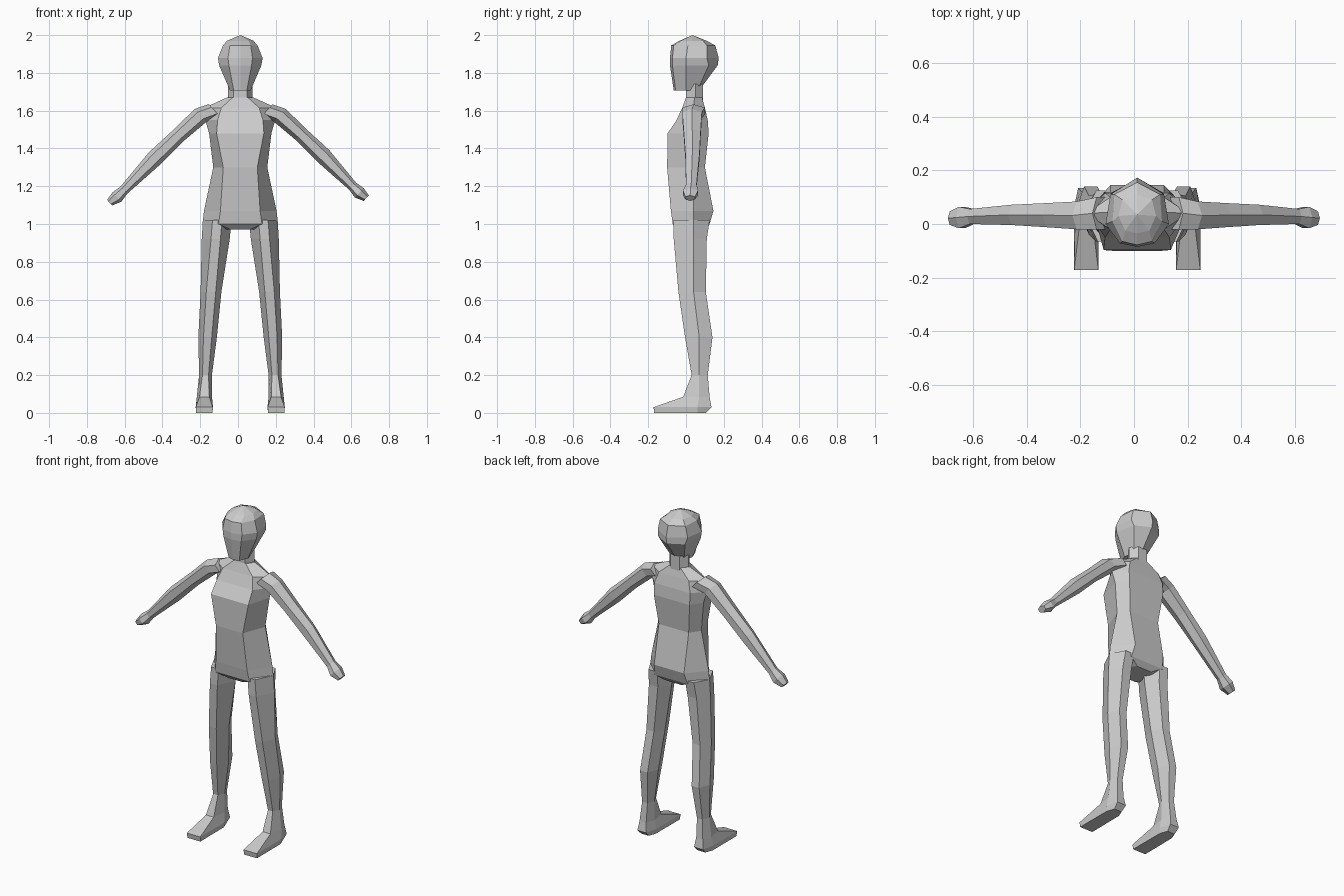
import bpy, bmesh, math
from mathutils import Vector

AXIS = 0.012  # body axis sits slightly off the bounding-box centre


def loft(name, rings, top=None):
    """Skin a list of equal-length point rings; cap the ends or close to an apex."""
    bm = bmesh.new()
    loops = [[bm.verts.new((x + AXIS, y, z)) for x, y, z in ring] for ring in rings]
    n = len(loops[0])
    for a, b in zip(loops, loops[1:]):
        for i in range(n):
            j = (i + 1) % n
            bm.faces.new((a[i], a[j], b[j], b[i]))
    bm.faces.new(loops[0])
    if top:
        apex = bm.verts.new((top[0] + AXIS, top[1], top[2]))
        for i in range(n):
            bm.faces.new((loops[-1][i], loops[-1][(i + 1) % n], apex))
    else:
        bm.faces.new(loops[-1])
    bmesh.ops.recalc_face_normals(bm, faces=bm.faces)
    mesh = bpy.data.meshes.new(name)
    bm.to_mesh(mesh)
    bm.free()
    obj = bpy.data.objects.new(name, mesh)
    bpy.context.collection.objects.link(obj)
    return obj


def ring(z, half, cx=0):
    """Level ring from its right half, listed front to back."""
    right = [(cx + x, y, z) for x, y in half]
    left = [(cx - x, y, z) for x, y in reversed(half) if x > 0]
    return right + left


def hexagon(z, cx, w, ys, fw, yf, bw, yb):
    """Six-sided ring: front pair, side points, back pair."""
    return ring(z, [(fw, yf), (w, ys), (bw, yb)], cx)


# Torso: z, half width, side y, front half width, front y, back half width, back y
torso = [
    (0.97, 0.10, 0.04, 0.05, -0.04, 0.05, 0.10),
    (1.00, 0.20, 0.04, 0.115, -0.07, 0.11, 0.125),
    (1.07, 0.192, 0.04, 0.105, -0.08, 0.10, 0.145),
    (1.30, 0.143, 0.04, 0.09, -0.10, 0.10, 0.10),
    (1.48, 0.165, 0.05, 0.125, -0.097, 0.12, 0.12),
    (1.55, 0.185, 0.045, 0.12, -0.05, 0.12, 0.115),
    (1.615, 0.19, 0.04, 0.10, -0.02, 0.10, 0.10),
    (1.67, 0.07, 0.045, 0.04, 0.0, 0.035, 0.085),
]
loft("torso", [hexagon(z, 0, *r) for z, *r in torso])

# Neck
loft("neck", [hexagon(z, 0, 0.065, 0.05, 0.035, 0.0, 0.03, 0.09) for z in (1.65, 1.74)])

# Head: jaw to crown, closed at the apex
head = [
    (1.708, [(0, -0.065), (0.035, -0.055), (0.055, 0.0), (0.04, 0.06), (0, 0.07)]),
    (1.84, [(0, -0.085), (0.06, -0.072), (0.112, 0.0), (0.09, 0.12), (0, 0.168)]),
    (1.88, [(0, -0.085), (0.065, -0.072), (0.118, 0.0), (0.10, 0.11), (0, 0.173)]),
    (1.945, [(0, -0.078), (0.055, -0.065), (0.092, 0.01), (0.085, 0.11), (0, 0.155)]),
    (1.97, [(0, -0.035), (0.045, -0.025), (0.07, 0.03), (0.055, 0.09), (0, 0.11)]),
]
loft("head", [ring(z, half) for z, half in head], top=(0, 0.035, 2.0))

# Leg and foot: z, centre x, then the hexagon sizes
leg = [
    (1.02, 0.122, 0.076, 0.04, 0.025, -0.065, 0.03, 0.125),
    (0.92, 0.130, 0.074, 0.04, 0.025, -0.065, 0.03, 0.11),
    (0.64, 0.155, 0.055, 0.04, 0.025, -0.04, 0.025, 0.105),
    (0.40, 0.173, 0.049, 0.07, 0.022, -0.005, 0.025, 0.14),
    (0.20, 0.184, 0.034, 0.07, 0.016, 0.03, 0.018, 0.115),
    (0.085, 0.190, 0.040, 0.07, 0.026, -0.015, 0.022, 0.125),
    (0.03, 0.190, 0.046, 0.06, 0.045, -0.172, 0.03, 0.135),
    (0.0, 0.190, 0.042, 0.06, 0.043, -0.168, 0.025, 0.105),
]

# Arm: centre x, centre z, thickness radius, centre y, depth radius
arm = [
    (0.14, 1.60, 0.045, 0.04, 0.06),
    (0.21, 1.575, 0.046, 0.032, 0.052),
    (0.32, 1.475, 0.040, 0.033, 0.045),
    (0.44, 1.36, 0.044, 0.034, 0.038),
    (0.595, 1.20, 0.026, 0.028, 0.028),
    (0.63, 1.165, 0.034, 0.024, 0.040),
    (0.667, 1.137, 0.020, 0.022, 0.025),
]


def arm_ring(side, stretch, x, z, r, y, d):
    x, z = 0.21 + (x - 0.21) * stretch, 1.575 + (z - 1.575) * stretch
    pts = []
    for k in range(6):
        a = math.radians(60 * k + 90)
        n = r * math.sin(a)
        pts.append(Vector((side * (x + 0.68 * n), y + d * math.cos(a) * 1.15, z + 0.74 * n)))
    return pts


for label, side, stretch in (("right", -1, 1.055), ("left", 1, 1.0)):
    loft(label + "_leg", [hexagon(z, side * cx, *r) for z, cx, *r in leg])
    loft(label + "_arm", [arm_ring(side, stretch, *s) for s in arm])
